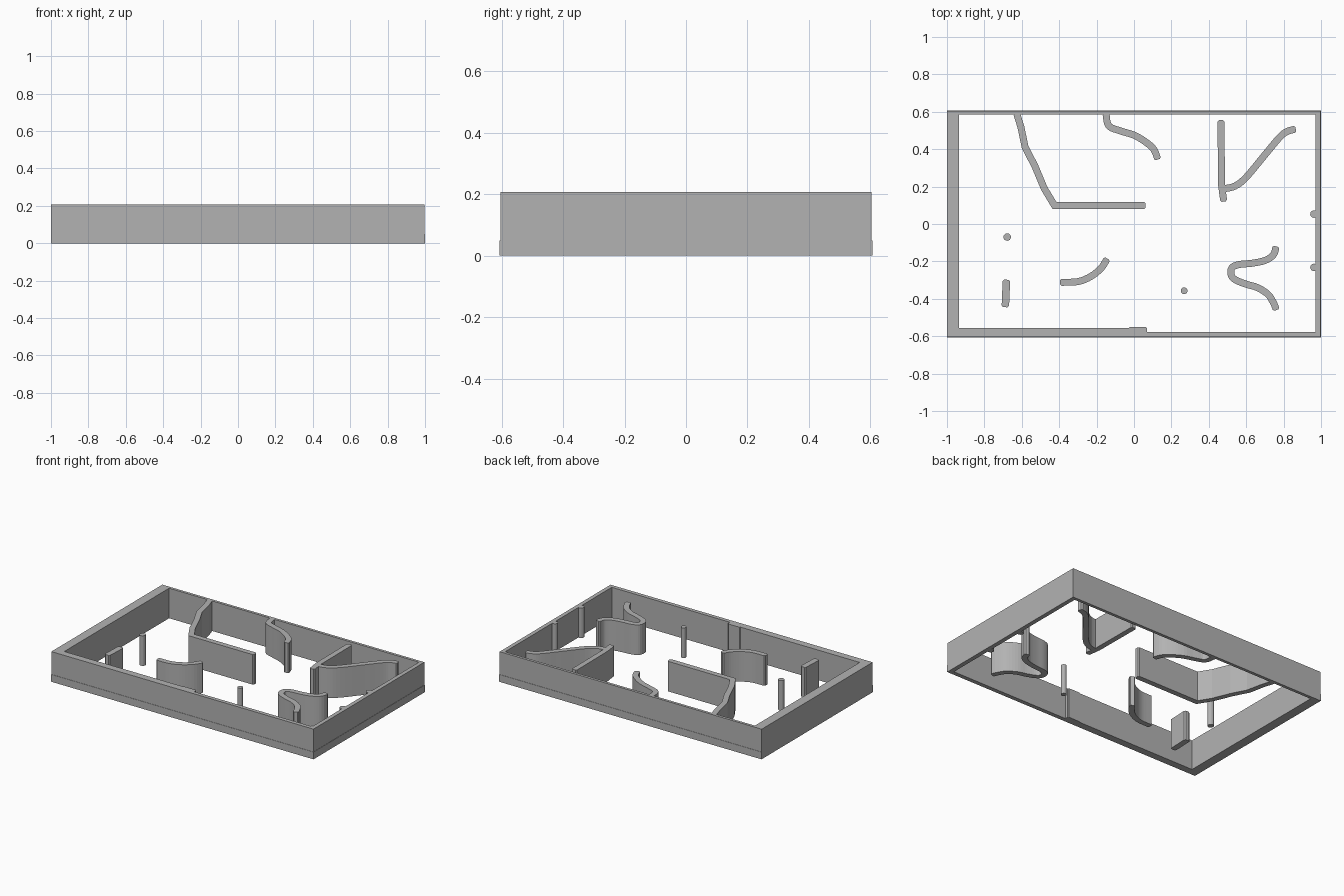
import bpy, bmesh
from mathutils import Vector

cube = bpy.data.objects.get("Cube")
if cube:
    bpy.data.objects.remove(cube, do_unlink=True)

H = 0.207      # wall height
W = 0.037      # partition thickness

grey = bpy.data.materials.new("plain grey")
grey.use_nodes = True
COLOR = (0.45, 0.45, 0.45, 1)
grey.diffuse_color = COLOR
grey.node_tree.nodes["Principled BSDF"].inputs["Base Color"].default_value = COLOR


def finish(name, bm):
    bmesh.ops.recalc_face_normals(bm, faces=bm.faces)
    mesh = bpy.data.meshes.new(name)
    bm.to_mesh(mesh)
    bm.free()
    mesh.materials.append(grey)
    obj = bpy.data.objects.new(name, mesh)
    bpy.context.collection.objects.link(obj)
    return obj


def prism(name, outline, height=H):
    """Upright solid over a closed outline."""
    bm = bmesh.new()
    low = [bm.verts.new((p[0], p[1], 0)) for p in outline]
    top = [bm.verts.new((p[0], p[1], height)) for p in outline]
    bm.faces.new(low)
    bm.faces.new(top)
    n = len(low)
    for i in range(n):
        j = (i + 1) % n
        bm.faces.new((low[i], low[j], top[j], top[i]))
    return finish(name, bm)


def ring(name, outer, inner, height):
    """Upright frame between two matching outlines."""
    bm = bmesh.new()
    loops = [[bm.verts.new((x, y, z)) for x, y in pts]
             for pts, z in ((outer, 0), (outer, height), (inner, height), (inner, 0))]
    n = len(outer)
    for k in range(4):
        a, b = loops[k], loops[(k + 1) % 4]
        for i in range(n):
            j = (i + 1) % n
            bm.faces.new((a[i], a[j], b[j], b[i]))
    bmesh.ops.dissolve_limit(bm, angle_limit=0.001, verts=bm.verts, edges=bm.edges)
    return finish(name, bm)


def spline(points, steps=4):
    """Smooth path passing through the given points."""
    p = [Vector(q) for q in points]
    p = [2 * p[0] - p[1]] + p + [2 * p[-1] - p[-2]]
    path = []
    for a, b, c, d in zip(p, p[1:], p[2:], p[3:]):
        for s in range(steps):
            t = s / steps
            path.append(0.5 * (2 * b + (c - a) * t + (2 * a - 5 * b + 4 * c - d) * t * t
                               + (3 * b - a - 3 * c + d) * t ** 3))
    return path + [p[-2]]


def partition(name, points, smooth=True, width=W):
    """Wall of even thickness along a path, with chamfered ends."""
    path = spline(points) if smooth else [Vector(q) for q in points]
    chamfer = width * 0.2
    first = (path[1] - path[0]).normalized()
    last = (path[-1] - path[-2]).normalized()
    path = [path[0], path[0] + first * chamfer] + path[1:-1] + [path[-1] - last * chamfer, path[-1]]
    left, right = [], []
    for i, p in enumerate(path):
        d0 = (p - path[max(i - 1, 0)]).normalized()
        d1 = (path[min(i + 1, len(path) - 1)] - p).normalized()
        d = (d0 + d1).normalized()
        side = Vector((-d.y, d.x))
        half = width / 2 / max(d.dot(d1 if d1.length else d0), 0.6)
        if i in (0, len(path) - 1):
            half -= chamfer
        left.append(p + side * half)
        right.append(p - side * half)
    return prism(name, left + right[::-1])


def post(name, x, y, radius=0.02):
    bm = bmesh.new()
    bmesh.ops.create_cone(bm, cap_ends=True, segments=16, radius1=radius,
                          radius2=radius, depth=H)
    bmesh.ops.translate(bm, verts=bm.verts, vec=(x, y, H / 2))
    return finish(name, bm)


# Outer frame, with the front wall stepping thinner toward the left
X, Y = 0.998, 0.604
outer = [(-1, -Y), (0.07, -Y), (0.07, -Y), (X, -Y), (X, Y), (-1, Y)]
inner = [(-0.935, -0.556), (0.07, -0.556), (0.07, -0.577),
         (0.97, -0.577), (0.97, 0.585), (-0.935, 0.585)]
# a tiny shift keeps the doubled outer corner from collapsing
outer[1] = (0.068, -Y)
ring("outer_frame", outer, inner, H)

# Thin skirt around the foot of the frame
E = 0.002
skirt_out = [(-1, -Y - E), (X + E, -Y - E), (X + E, Y + E), (-1, Y + E)]
skirt_in = [(-0.99, -Y + 0.01), (X - 0.01, -Y + 0.01), (X - 0.01, Y - 0.01), (-0.99, Y - 0.01)]
ring("foot_skirt", skirt_out, skirt_in, 0.05)

# Straight partitions
partition("bent_partition", [(-0.628, 0.592), (-0.605, 0.52), (-0.582, 0.41), (-0.53, 0.31),
                             (-0.48, 0.19), (-0.425, 0.099), (0.062, 0.099)], smooth=False)
partition("upright_partition", [(0.465, 0.555), (0.468, 0.21), (0.48, 0.12)], smooth=False)
partition("short_partition", [(-0.682, -0.298), (-0.688, -0.445)], smooth=False, width=0.04)
partition("front_wall_bump", [(-0.03, -0.569), (0.07, -0.569)], smooth=False)

# Curved partitions
partition("back_curved_partition", [(-0.15, 0.592), (-0.135, 0.525), (-0.07, 0.497), (0.0, 0.475),
                                    (0.06, 0.44), (0.105, 0.40), (0.128, 0.345)])
partition("sloping_partition", [(0.48, 0.188), (0.54, 0.203), (0.60, 0.25), (0.70, 0.37),
                                (0.78, 0.465), (0.82, 0.495), (0.865, 0.508)])
partition("front_curved_partition", [(-0.395, -0.312), (-0.30, -0.308), (-0.23, -0.28),
                                     (-0.175, -0.235), (-0.143, -0.185)])
partition("hooked_partition", [(0.76, -0.12), (0.745, -0.165), (0.70, -0.195), (0.63, -0.21),
                               (0.56, -0.217), (0.523, -0.235), (0.52, -0.275), (0.545, -0.30),
                               (0.60, -0.322), (0.66, -0.34), (0.715, -0.375), (0.745, -0.42),
                               (0.762, -0.46)])

# Round posts, two of them half sunk into the left wall
post("right_post", -0.678, -0.07)
post("front_post", 0.268, -0.357, 0.018)
post("wall_post_back", 0.962, 0.053)
post("wall_post_front", 0.962, -0.232)
